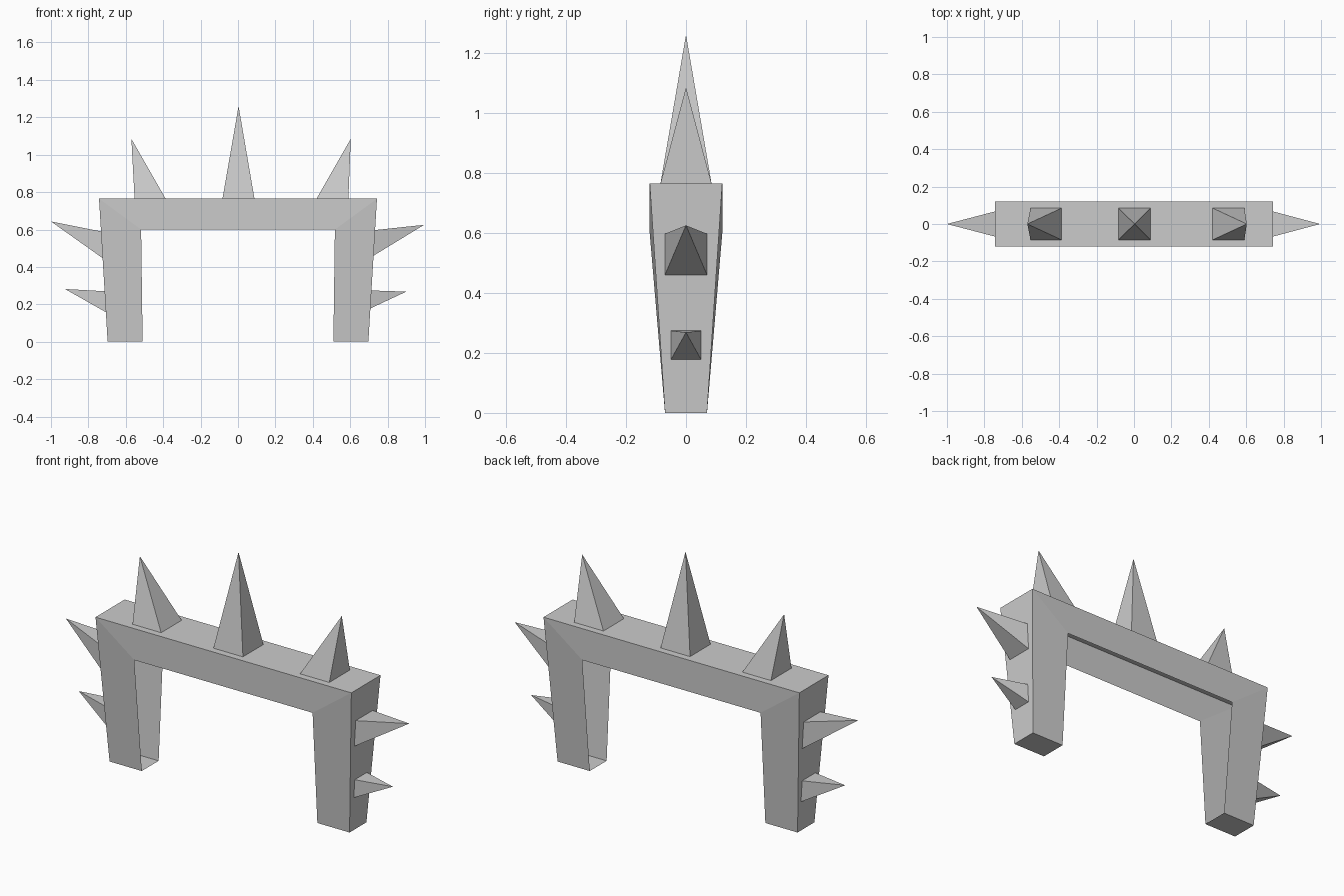
import bpy, bmesh
from mathutils import Vector

cube = bpy.data.objects.get("Cube")
if cube:
    bpy.data.objects.remove(cube, do_unlink=True)

grey = bpy.data.materials.new("plain_grey")
grey.use_nodes = True
grey.diffuse_color = (0.6, 0.6, 0.6, 1)
bsdf = next(n for n in grey.node_tree.nodes if n.type == 'BSDF_PRINCIPLED')
bsdf.inputs["Base Color"].default_value = grey.diffuse_color

TOP, SOFFIT = 0.765, 0.60       # heights of the beam
DEEP, FOOT = 0.121, 0.07        # half depth at the beam and at the feet
OUT_TOP, OUT_FOOT = 0.743, 0.697
IN_TOP, IN_FOOT = 0.518, 0.51


def add_face(bm, points, outward):
    """Add a face wound so that its normal follows the outward direction."""
    f = bm.faces.new([bm.verts.new(p) for p in points])
    f.normal_update()
    if f.normal.dot(Vector(outward)) < 0:
        f.normal_flip()


def finish(bm, name):
    bmesh.ops.remove_doubles(bm, verts=bm.verts, dist=0.0005)
    mesh = bpy.data.meshes.new(name)
    bm.to_mesh(mesh)
    bm.free()
    mesh.materials.append(grey)
    bpy.context.collection.objects.link(bpy.data.objects.new(name, mesh))


def spike(name, base, tip):
    """Four-sided spike with an open base."""
    bm = bmesh.new()
    tip = Vector(tip)
    middle = sum(base, Vector()) / 4
    for a, b in zip(base, base[1:] + base[:1]):
        add_face(bm, (a, b, tip), (a + b) / 2 - middle)
    finish(bm, name)


def spiked_panel(bm, place, half, start, end, spikes, outward):
    """Strip of panel running start to end, open under each spike."""
    at = start
    for name, lo, hi, w, tip in spikes:
        for u0, u1, open_cell in ((at, lo, False), (lo, hi, True)):
            bands = [(-half(u0), half(u0), -half(u1), half(u1))]
            if open_cell:
                bands = [(-half(u0), -w, -half(u1), -w), (w, half(u0), w, half(u1))]
            for a, b, c, d in bands:
                add_face(bm, (place(u0, a), place(u0, b), place(u1, d), place(u1, c)), outward)
        spike(name, [place(lo, -w), place(lo, w), place(hi, w), place(hi, -w)], tip)
        at = hi
    add_face(bm, (place(at, -half(at)), place(at, half(at)),
                  place(end, half(end)), place(end, -half(end))), outward)


# Arch shell, open on its inner side
bm = bmesh.new()
for s in (-1, 1):
    # front and back of the beam
    add_face(bm, [(-OUT_TOP, s * DEEP, TOP), (OUT_TOP, s * DEEP, TOP),
                  (IN_TOP, s * DEEP, SOFFIT), (-IN_TOP, s * DEEP, SOFFIT)], (0, s, 0))
    for side in (-1, 1):
        # front and back of each leg
        add_face(bm, [(side * OUT_TOP, s * DEEP, TOP), (side * IN_TOP, s * DEEP, SOFFIT),
                      (side * IN_FOOT, s * FOOT, 0), (side * OUT_FOOT, s * FOOT, 0)], (0, s, 0))
    # sole of the foot
    add_face(bm, [(s * IN_FOOT, -FOOT, 0), (s * OUT_FOOT, -FOOT, 0),
                  (s * OUT_FOOT, FOOT, 0), (s * IN_FOOT, FOOT, 0)], (0, 0, -1))

# Top of the beam with its three spikes
spiked_panel(bm, lambda x, y: Vector((x, y, TOP)), lambda x: DEEP, -OUT_TOP, OUT_TOP, [
    ("top_spike_right", -0.553, -0.387, 0.085, (-0.57, 0, 1.085)),
    ("top_spike_middle", -0.083, 0.088, 0.085, (0.003, 0, 1.26)),
    ("top_spike_left", 0.42, 0.59, 0.085, (0.603, 0, 1.085))], (0, 0, 1))

# Outer leg walls, each with two spikes
side_spikes = {
    1: [("lower_spike_left", 0.178, 0.274, 0.05, (0.9, 0, 0.268)),
        ("upper_spike_left", 0.46, 0.597, 0.07, (0.995, 0, 0.625))],
    -1: [("lower_spike_right", 0.158, 0.27, 0.055, (-0.925, 0, 0.282)),
         ("upper_spike_right", 0.447, 0.59, 0.07, (-1, 0, 0.643))]}
for s, spikes in side_spikes.items():
    spiked_panel(bm,
                 lambda z, y: Vector((s * (OUT_FOOT + (OUT_TOP - OUT_FOOT) * z / TOP), y, z)),
                 lambda z: FOOT + (DEEP - FOOT) * z / TOP,
                 0, TOP, spikes, (s, 0, 0))
finish(bm, "arch_frame")
